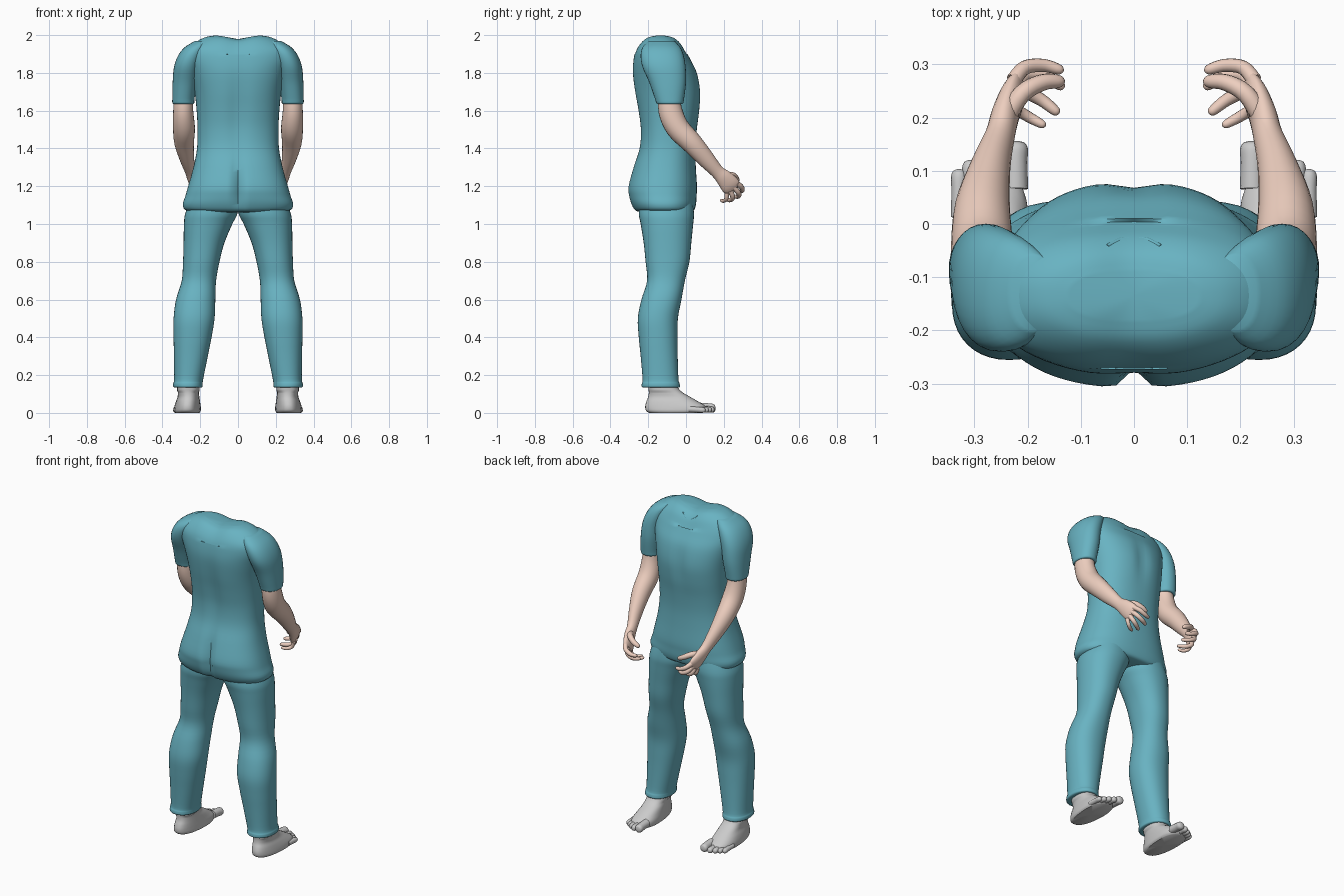
import bpy, bmesh, math
from mathutils import Vector


def material(name, color):
    m = bpy.data.materials.new(name)
    m.diffuse_color = (*color, 1)
    return m


CLOTH = material("teal_cloth", (0.14, 0.45, 0.54))
SKIN = material("skin", (0.85, 0.62, 0.52))


def smooth_rows(rows, steps=4):
    """Catmull-Rom interpolation of rows of numbers."""
    out = []
    for i in range(len(rows) - 1):
        p = [rows[max(i - 1, 0)], rows[i], rows[i + 1], rows[min(i + 2, len(rows) - 1)]]
        for s in range(steps):
            t = s / steps
            out.append([0.5 * (2 * b + (c - a) * t + (2 * a - 5 * b + 4 * c - d) * t * t
                               + (3 * b - a - 3 * c + d) * t ** 3) for a, b, c, d in zip(*p)])
    return out + [list(rows[-1])]


def unit_ring(n, power):
    """Superellipse outline of radius 1."""
    pts = []
    for k in range(n):
        c, s = math.cos(2 * math.pi * k / n), math.sin(2 * math.pi * k / n)
        pts.append((math.copysign(abs(c) ** (2 / power), c), math.copysign(abs(s) ** (2 / power), s)))
    return pts


def skin_rings(name, rings, mat=None, mirror=True, deform=None):
    """Bridge rings of points into a closed surface."""
    bm = bmesh.new()
    loops = [[bm.verts.new(p) for p in ring] for ring in rings]
    n = len(loops[0])
    for a, b in zip(loops, loops[1:]):
        for k in range(n):
            bm.faces.new((a[k], a[(k + 1) % n], b[(k + 1) % n], b[k]))
    for loop in (loops[0], loops[-1]):
        mid = bm.verts.new(sum((v.co for v in loop), Vector()) / n)
        for k in range(n):
            bm.faces.new((loop[k], loop[(k + 1) % n], mid))
    if deform:
        for v in bm.verts:
            v.co = deform(v.co.copy())
    bmesh.ops.recalc_face_normals(bm, faces=bm.faces)
    me = bpy.data.meshes.new(name)
    bm.to_mesh(me)
    bm.free()
    ob = bpy.data.objects.new(name, me)
    bpy.context.collection.objects.link(ob)
    if mat:
        me.materials.append(mat)
    if mirror:
        ob.modifiers.new("Mirror", 'MIRROR').use_mirror_merge = False
    bpy.ops.object.select_all(action='DESELECT')
    ob.select_set(True)
    bpy.context.view_layer.objects.active = ob
    bpy.ops.object.shade_smooth_by_angle(angle=math.radians(50))
    return ob


def stack(name, rows, mat=None, n=32, power=2.2, **kw):
    """Horizontal sections: z, x min, x max, y min, y max."""
    rings = []
    for z, x0, x1, y0, y1 in smooth_rows(rows):
        rings.append([Vector(((x0 + x1) / 2 + (x1 - x0) / 2 * u, (y0 + y1) / 2 + (y1 - y0) / 2 * v, z))
                      for u, v in unit_ring(n, power)])
    return skin_rings(name, rings, mat, **kw)


def limb(name, rows, mat=None, n=24, side=(1, 0, 0)):
    """Sections across a path: x, y, z, radius along side, other radius."""
    rows = smooth_rows(rows)
    pts = [Vector(r[:3]) for r in rows]
    rings = []
    for i, r in enumerate(rows):
        t = (pts[min(i + 1, len(pts) - 1)] - pts[max(i - 1, 0)]).normalized()
        a = Vector(side)
        a = (a - t * a.dot(t)).normalized()
        b = t.cross(a)
        rings.append([pts[i] + a * u * r[3] + b * v * r[4] for u, v in unit_ring(n, 2)])
    return skin_rings(name, rings, mat)


def bump(v, centre, width):
    return math.exp(-((v - centre) / width) ** 2)


# Shirt body: seat cleft, spine, chest and neck hollows
def shape_shirt(p):
    x, y, z = p
    if y < -0.12:
        p.y += 0.035 * bump(x, 0, 0.022) * bump(z, 1.19, 0.12)
        p.y += 0.015 * bump(x, 0, 0.05) * bump(z, 1.6, 0.22)
    elif z < 1.9:
        p.y -= 0.012 * bump(x, 0, 0.04) * bump(z, 1.7, 0.12)
    if z > 1.9:
        p.z -= 0.02 * bump(x, 0, 0.07)
    return p


body = [(1.06, .12, -.2, .0), (1.068, .262, -.262, .038), (1.10, .292, -.288, .052),
        (1.15, .278, -.303, .056), (1.2, .264, -.306, .058), (1.3, .236, -.28, .052),
        (1.4, .217, -.25, .05), (1.5, .214, -.245, .058), (1.6, .219, -.258, .073),
        (1.7, .23, -.275, .079), (1.8, .252, -.285, .06), (1.87, .272, -.28, .025),
        (1.92, .27, -.268, -.002), (1.96, .228, -.245, -.025), (1.988, .175, -.215, -.055),
        (1.999, .12, -.18, -.09)]
stack("shirt_body", [(z, -h, h, a, b) for z, h, a, b in body], CLOTH, n=72, power=2.35,
      mirror=False, deform=shape_shirt)

# Neckline seam
limb("neckline", [(0, -.028, 1.935, .005, .005), (.025, -.03, 1.942, .005, .005),
                  (.05, -.042, 1.962, .004, .004)], CLOTH, n=8, side=(0, 0, 1))

# Short sleeves with rounded shoulders
stack("sleeve", [(1.636, .25, .33, -.135, -.035), (1.638, .233, .346, -.155, -.016),
                 (1.665, .23, .348, -.165, -.01), (1.75, .215, .346, -.195, 0),
                 (1.83, .2, .339, -.23, -.002), (1.89, .18, .318, -.24, -.012),
                 (1.935, .16, .283, -.23, -.03), (1.968, .14, .23, -.2, -.06)], CLOTH)

# Trouser legs
stack("trouser_leg", [(.134, .22, .31, -.2, -.06), (.136, .19, .34, -.232, -.034),
                      (.155, .187, .343, -.234, -.034), (.18, .184, .338, -.23, -.04),
                      (.3, .16, .339, -.24, -.044), (.4, .14, .341, -.25, -.045),
                      (.5, .124, .341, -.255, -.043), (.6, .12, .328, -.236, -.024),
                      (.7, .116, .298, -.206, -.006), (.8, .098, .291, -.214, .018),
                      (.9, .072, .288, -.224, .028), (1.0, .03, .286, -.24, .038),
                      (1.06, .002, .278, -.25, .042), (1.15, .0, .24, -.24, .03)], CLOTH, n=40)


# Feet: heel to ball, wider at the front
def shape_foot(p):
    if p.z < 0.11:
        p.x = .268 + (p.x - .268) * (1 + 1.0 * (p.y + .04))
    return p


stack("foot", [(0, .205, .332, -.195, .09), (.012, .198, .338, -.212, .105),
               (.035, .198, .336, -.216, .105), (.06, .2, .33, -.21, .065),
               (.085, .202, .322, -.2, .022), (.11, .204, .322, -.197, -.02),
               (.14, .203, .322, -.2, -.045), (.2, .205, .322, -.2, -.055)],
      power=2.4, deform=shape_foot)

# Toes, big to little
for i, (x, y, r) in enumerate([(.223, .156, .024), (.26, .15, .017), (.286, .136, .016),
                               (.308, .12, .015), (.329, .103, .015)]):
    limb(f"toe_{i + 1}", [(x, y - .09, r * 1.3, r, r), (x, y - .04, r * 1.15, r * .95, r),
                          (x, y - .016, r * 1.02, r, r), (x, y - .004, r, r * .75, r * .75),
                          (x, y, r, r * .25, r * .25)], n=14)

# Arm and palm
limb("arm", [(.285, -.09, 1.70, .05, .055), (.290, -.083, 1.60, .053, .063),
             (.286, -.045, 1.51, .058, .062), (.285, .03, 1.43, .052, .056),
             (.27, .105, 1.345, .038, .046), (.252, .165, 1.278, .028, .036),
             (.243, .2, 1.245, .026, .044), (.23, .232, 1.208, .022, .051),
             (.218, .25, 1.185, .014, .046), (.214, .255, 1.18, .005, .03)], SKIN)

# Curled fingers and thumb
fingers = {
    "thumb": (.017, (.24, .2, 1.255), (.21, .245, 1.258), (.172, .266, 1.24), (.14, .268, 1.225)),
    "index_finger": (.0135, (.226, .27, 1.215), (.205, .294, 1.195), (.17, .298, 1.178), (.14, .29, 1.174)),
    "middle_finger": (.0135, (.224, .252, 1.195), (.206, .278, 1.165), (.17, .278, 1.147), (.138, .26, 1.145)),
    "ring_finger": (.013, (.226, .235, 1.175), (.21, .248, 1.142), (.177, .235, 1.127), (.147, .212, 1.13)),
    "little_finger": (.011, (.23, .215, 1.165), (.22, .214, 1.135), (.196, .2, 1.122), (.172, .187, 1.125)),
}
for name, (r, a, b, c, d) in fingers.items():
    tip = Vector(d) + (Vector(d) - Vector(c)).normalized() * r * .6
    limb(name, [(*a, r * 1.1, r * 1.1), (*b, r, r), (*c, r * .92, r * .92), (*d, r * .7, r * .7),
                (*tip, r * .15, r * .15)], SKIN, n=12, side=(0, .6, .8))
